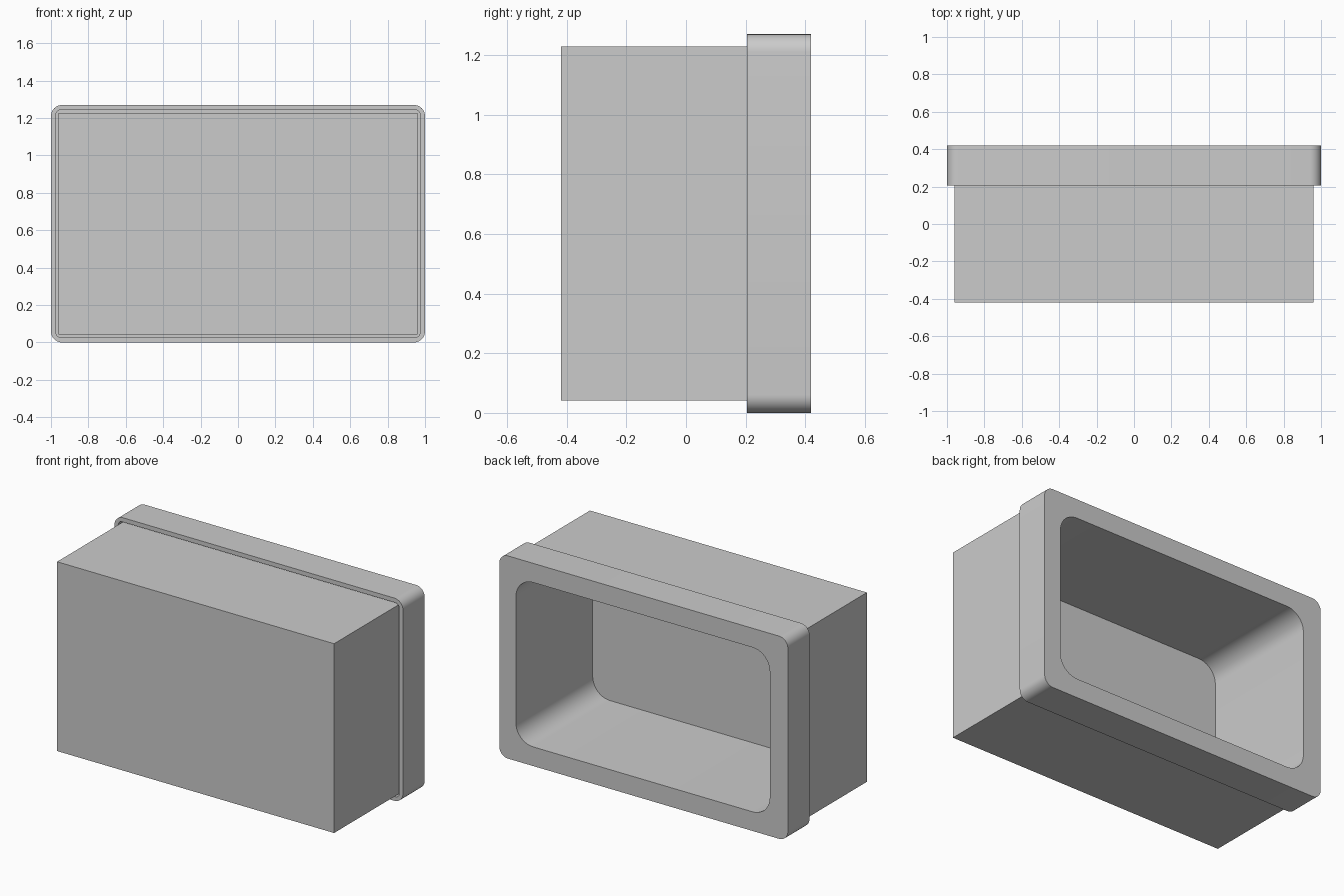
import bpy, bmesh, math

cube = bpy.data.objects.get("Cube")
if cube:
    bpy.data.objects.remove(cube, do_unlink=True)

# One neutral colour
grey = bpy.data.materials.new("light grey")
grey.use_nodes = True
colour = (0.6, 0.6, 0.6, 1)
grey.diffuse_color = colour
grey.node_tree.nodes["Principled BSDF"].inputs["Base Color"].default_value = colour

STEPS = 10
MID_Z = 0.635


def ring(bm, half_x, half_z, radius, y, shift=0.0):
    """Rounded rectangle standing at depth y."""
    verts = []
    for k, (sx, sz) in enumerate([(1, 1), (-1, 1), (-1, -1), (1, -1)]):
        for i in range(STEPS + 1):
            a = math.pi / 2 * (k + i / STEPS)
            x = sx * (half_x - radius) + radius * math.cos(a)
            z = sz * (half_z - radius) + radius * math.sin(a)
            verts.append(bm.verts.new((x + shift, y, z + MID_Z)))
    return verts


# Section from the front, around the rim and into the cavity:
# half width, half height, corner radius, depth, sideways shift
FRONT, LIP, BACK = -0.42, 0.205, 0.42
GAP, FLOOR = 0.34, -0.34
sections = [
    (0.96, 0.593, 0.0, FRONT),             # closed front of the box
    (0.96, 0.593, 0.0, GAP),               # bottom of the gap under the rim
    (0.973, 0.608, 0.025, GAP),
    (0.973, 0.608, 0.025, LIP),            # front lip of the rim
    (1.0, 0.635, 0.06, LIP),
    (1.0, 0.635, 0.06, BACK),              # outside of the rim
    (0.88, 0.515, 0.12, BACK, 0.005),      # opening
    (0.88, 0.515, 0.12, FLOOR, 0.005),     # cavity floor
]

bm = bmesh.new()
rings = [ring(bm, *s) for s in sections]
for a, b in zip(rings, rings[1:]):
    n = len(a)
    for i in range(n):
        j = (i + 1) % n
        bm.faces.new((a[i], a[j], b[j], b[i]))
bm.faces.new(rings[0])
bm.faces.new(rings[-1])
bmesh.ops.remove_doubles(bm, verts=bm.verts, dist=0.0001)
bmesh.ops.recalc_face_normals(bm, faces=bm.faces)

mesh = bpy.data.meshes.new("rimmed_box")
bm.to_mesh(mesh)
bm.free()
mesh.materials.append(grey)
box = bpy.data.objects.new("rimmed_box", mesh)
bpy.context.collection.objects.link(box)

# Smooth rounded corners, crisp edges elsewhere
bpy.ops.object.select_all(action="DESELECT")
box.select_set(True)
bpy.context.view_layer.objects.active = box
bpy.ops.object.shade_smooth_by_angle(angle=math.radians(30))
